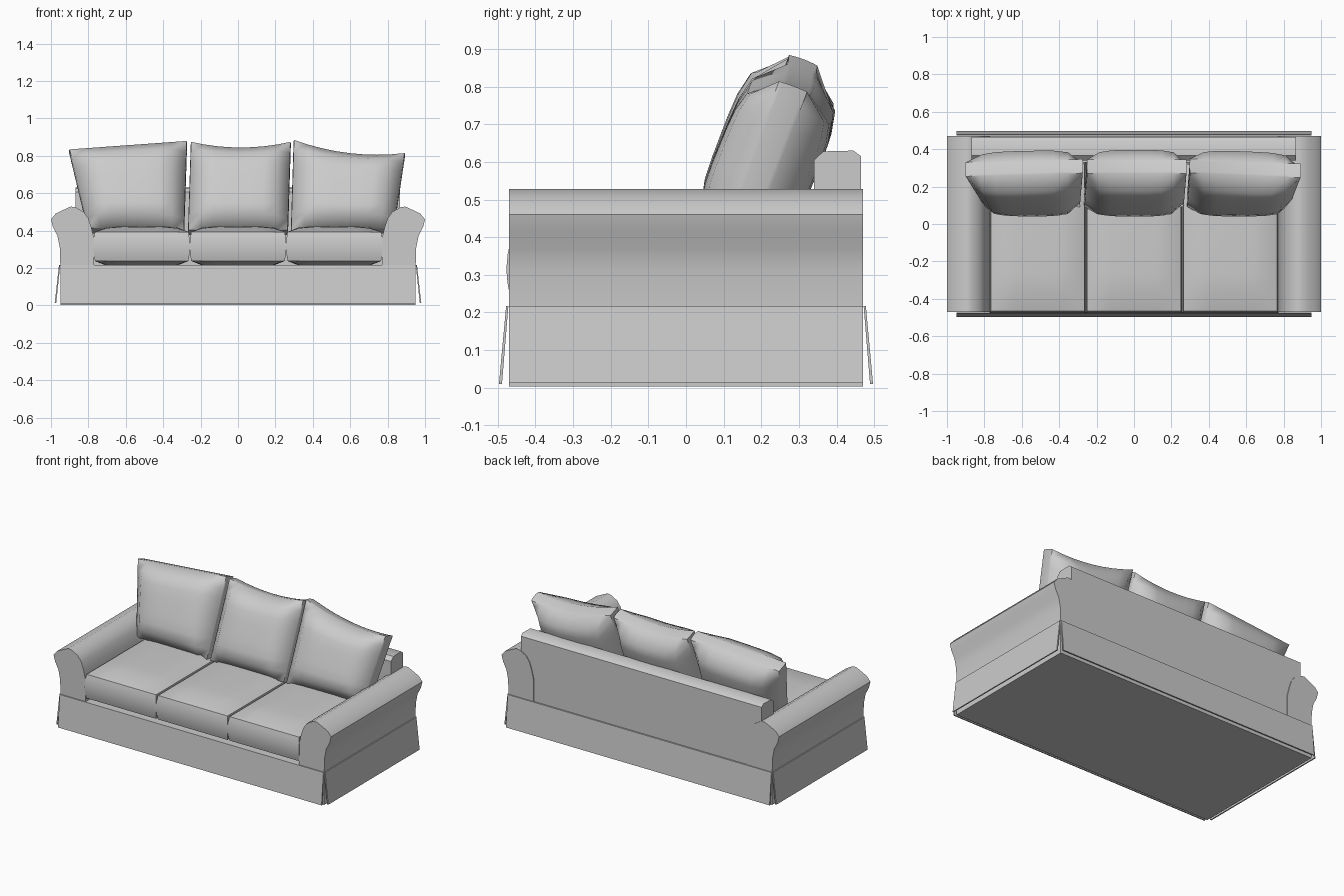
import bpy, bmesh
from mathutils import Vector

if "Cube" in bpy.data.objects:
    bpy.data.objects.remove(bpy.data.objects["Cube"])


def finish(name, bm, angle=0.7):
    bmesh.ops.recalc_face_normals(bm, faces=bm.faces[:])
    me = bpy.data.meshes.new(name)
    bm.to_mesh(me)
    bm.free()
    me.shade_smooth()
    me.set_sharp_from_angle(angle=angle)
    ob = bpy.data.objects.new(name, me)
    bpy.context.collection.objects.link(ob)
    return ob


def extrude(name, pts, vec, angle=0.7):
    """Solid prism: planar outline pushed along a vector."""
    bm = bmesh.new()
    f = bm.faces.new([bm.verts.new(p) for p in pts])
    r = bmesh.ops.extrude_face_region(bm, geom=[f])
    vs = [g for g in r["geom"] if isinstance(g, bmesh.types.BMVert)]
    bmesh.ops.translate(bm, verts=vs, vec=vec)
    return finish(name, bm, angle)


def cushion(name, corners, normal, edge, half, bulge=0.0, sag=0.0):
    """Puffed pillow; corners run low-left, low-right, high-right, high-left."""
    a, b, c, d = [Vector(p) for p in corners]
    n = Vector(normal).normalized()
    bm = bmesh.new()
    bmesh.ops.create_cube(bm, size=2)
    bmesh.ops.subdivide_edges(bm, edges=bm.edges[:], cuts=7, use_grid_fill=True)
    for vert in bm.verts:
        u, v, w = vert.co
        puff = max(0, (1 - u**4) * (1 - v**4)) ** 0.5
        k = 1 + bulge * (1 - w * w)
        s, t = (u * k + 1) / 2, (v * k + 1) / 2
        p = a.lerp(b, s).lerp(d.lerp(c, s), t)
        p += n * w * (edge + (half - edge) * puff)
        p.z -= sag * (1 - u * u) * (v + 1) / 2
        vert.co = p
    return finish(name, bm, 0.9)


# base block behind the skirt
extrude("base", [(-.95, -.47, .003), (.95, -.47, .003), (.95, .47, .003), (-.95, .47, .003)],
        (0, 0, .212))

# flared skirt panels, open at the corners
for s, side in ((-1, "front"), (1, "back")):
    extrude("skirt_" + side, [(-.95, s * .472, .217), (-.95, s * .478, .217),
                              (-.95, s * .497, .01), (-.95, s * .489, .01)], (1.9, 0, 0))
for s, side in ((-1, "left"), (1, "right")):
    extrude("skirt_" + side, [(s * .95, -.47, .217), (s * .957, -.47, .217),
                              (s * .98, -.47, .012), (s * .972, -.47, .012)], (0, .94, 0))

# rolled arms
arm = [(.77, .215), (.77, .36), (.785, .42), (.80, .465), (.825, .50), (.87, .525), (.895, .528),
       (.93, .512), (.975, .49), (1.0, .46), (.99, .42), (.965, .37), (.953, .31), (.95, .215)]
for s, side in ((-1, "left"), (1, "right")):
    extrude("arm_" + side, [(s * x, -.47, z) for x, z in arm], (0, .94, 0))

# backrest frame
back = [(.34, .215), (.34, .605), (.365, .628), (.445, .63), (.465, .615), (.465, .215)]
extrude("backrest", [(-.87, y, z) for y, z in back], (1.735, 0, 0))

# seat cushions
for i, side in enumerate(("left", "middle", "right")):
    x0 = -.765 + i * .515
    x1 = x0 + .5
    cushion("seat_cushion_" + side,
            [(x0, -.465, .315), (x1, -.465, .315), (x1, .32, .315), (x0, .32, .315)],
            (0, 0, 1), .078, .108, bulge=.03)

# leaning back pillows: outline in x and z, depth follows the lean
pillows = {
    "left": ([(-.80, .40), (-.29, .39), (-.275, .865), (-.90, .82)], 0),
    "middle": ([(-.265, .39), (.265, .39), (.28, .86), (-.25, .86)], .03),
    "right": ([(.285, .39), (.83, .40), (.89, .80), (.30, .87)], .035),
}
for side, (outline, sag) in pillows.items():
    cushion("back_pillow_" + side,
            [(x, .125 + (z - .38) * .38, z) for x, z in outline],
            (0, -.94, .35), .04, .135, bulge=.01, sag=sag)
